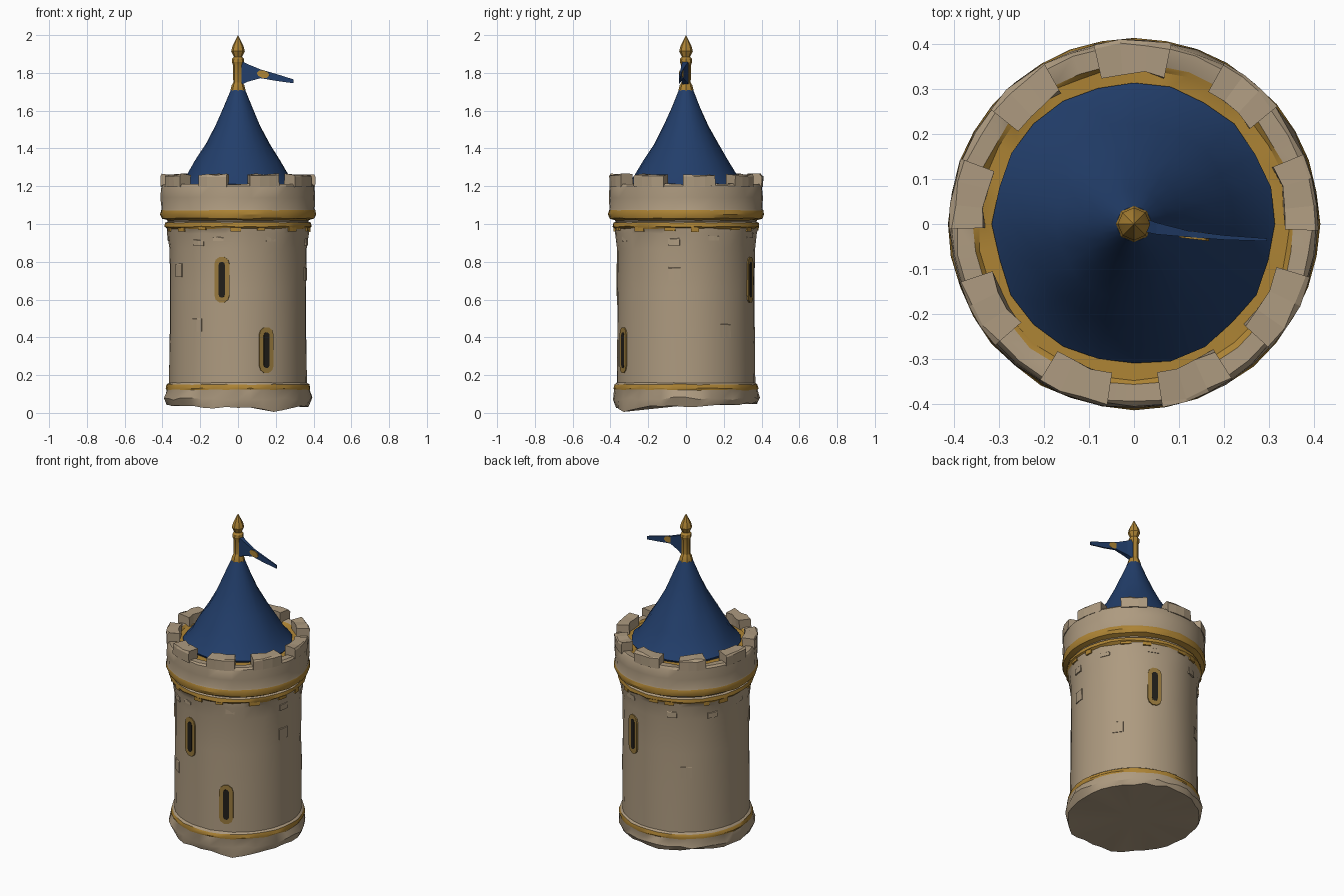
import bpy, bmesh, math, random
from mathutils import Vector, Matrix

if "Cube" in bpy.data.objects:
    bpy.data.objects.remove(bpy.data.objects["Cube"])

random.seed(7)


def mat(name, rgb):
    m = bpy.data.materials.new(name)
    m.diffuse_color = (*rgb, 1)
    m.use_nodes = True
    m.node_tree.nodes["Principled BSDF"].inputs["Base Color"].default_value = m.diffuse_color
    return m


STONE = mat("tan stone", (0.42, 0.325, 0.215))
GOLD = mat("gold trim", (0.42, 0.23, 0.035))
BLUE = mat("blue roof", (0.016, 0.048, 0.145))
DARK = mat("dark opening", (0.015, 0.013, 0.01))
FRAME = mat("bronze frame", (0.31, 0.19, 0.045))


def finish(name, bm, mats, smooth=None):
    bmesh.ops.recalc_face_normals(bm, faces=bm.faces)
    me = bpy.data.meshes.new(name)
    bm.to_mesh(me)
    bm.free()
    for m in mats:
        me.materials.append(m)
    ob = bpy.data.objects.new(name, me)
    bpy.context.collection.objects.link(ob)
    if smooth:
        bpy.ops.object.select_all(action='DESELECT')
        ob.select_set(True)
        bpy.context.view_layer.objects.active = ob
        bpy.ops.object.shade_smooth_by_angle(angle=math.radians(smooth))
    return ob


def polar(r, a, z):
    return Vector((r * math.cos(a), r * math.sin(a), z))


def lathe(name, profile, n, mats, smooth=None, warp=None):
    """profile rows: radius, z, jitter, material of the strip above the row"""
    bm = bmesh.new()
    rings = []
    for r, z, j, _ in profile:
        if r == 0:
            rings.append([bm.verts.new((0, 0, z))] * n)
            continue
        ring = []
        for i in range(n):
            p = polar(r + random.uniform(-j, j), 2 * math.pi * i / n,
                      z + random.uniform(-j, j))
            ring.append(bm.verts.new(warp(p) if warp else p))
        rings.append(ring)
    for k in range(len(rings) - 1):
        a, b = rings[k], rings[k + 1]
        for i in range(n):
            q = [a[i], a[(i + 1) % n], b[(i + 1) % n], b[i]]
            f = bm.faces.new(list(dict.fromkeys(q)))
            f.material_index = profile[k][3]
    return finish(name, bm, mats, smooth)


def arc_block(bm, a0, a1, r0, r1, z0, z1, steps=3, jit=0.0, chamfer=0.0):
    """solid block following the tower's curve, with a worn outer top edge"""
    rings = []
    for i in range(steps + 1):
        a = a0 + (a1 - a0) * i / steps
        j = lambda: random.uniform(-jit, jit)
        section = [(r0 + j(), z0), (r1, z0), (r1 + j() / 2, z1 - chamfer + j()),
                   (r1 - chamfer + j(), z1 + j()), (r0 + j(), z1 + j())]
        da = j() * 2
        rings.append([bm.verts.new(polar(r, a + da, z)) for r, z in section])
    for a, b in zip(rings, rings[1:]):
        for k in range(5):
            bm.faces.new([a[k], a[(k + 1) % 5], b[(k + 1) % 5], b[k]])
    bm.faces.new(rings[0])
    bm.faces.new(rings[-1])


# Tower shell: ragged foot, wall, gold bands, parapet ring and gold walkway
def foot(p):
    if p.z < 0.06:                       # underside slopes down to the front right
        p.z += 0.035 * p.y - 0.01 * p.x
        d = (p - Vector((0.21, -0.33, p.z))).length
        p.z -= 0.022 * max(0, 1 - d / 0.13)
    p.z = max(p.z, 0.003)
    return p


lathe("tower_wall", [
    (0, 0.04, 0, 0), (0.375, 0.04, 0.007, 0), (0.391, 0.075, 0.008, 0),
    (0.38, 0.122, 0.003, 1), (0.383, 0.13, 0.001, 1), (0.378, 0.15, 0.002, 0),
    (0.366, 0.16, 0.002, 0), (0.363, 0.4, 0.002, 0), (0.362, 0.65, 0.002, 0),
    (0.363, 0.87, 0.003, 0), (0.374, 0.95, 0.003, 0), (0.378, 0.976, 0.004, 1),
    (0.389, 0.986, 0.003, 1), (0.386, 1.007, 0.002, 0), (0.372, 1.012, 0, 0),
    (0.376, 1.02, 0.001, 1), (0.405, 1.03, 0.003, 1), (0.412, 1.05, 0.002, 1),
    (0.408, 1.073, 0.002, 0), (0.405, 1.08, 0.001, 0), (0.409, 1.14, 0.003, 0),
    (0.405, 1.20, 0.004, 0), (0.395, 1.212, 0.003, 0), (0.357, 1.21, 0.004, 1),
    (0.345, 1.2, 0.003, 1), (0.29, 1.2, 0, 1)],
    36, [STONE, GOLD], 32, foot)

# Nine worn merlons, one centred on the back
bm = bmesh.new()
for k in range(9):
    c = math.radians(90 + 40 * k)
    h = math.radians(random.uniform(10.5, 13))
    arc_block(bm, c - h, c + h, 0.335, 0.409, 1.195, 1.262, 3, 0.006, 0.008)
finish("merlons", bm, [STONE])

# Loose stone chips under the collar and on the wall
bm = bmesh.new()
for k in range(9):
    a = 2 * math.pi * (k + random.uniform(0.2, 0.8)) / 9
    z = random.uniform(0.87, 0.93)
    arc_block(bm, a, a + random.uniform(0.12, 0.25), 0.35, 0.372, z,
              z + random.uniform(0.02, 0.04), 2, 0.003, 0.005)
for deg, z in ((228, 0.43), (205, 0.72), (345, 0.7), (30, 0.4), (120, 0.5)):
    a = math.radians(deg)
    arc_block(bm, a, a + 0.18, 0.35, 0.3665, z, z + 0.07, 2, 0.002, 0.003)
finish("stone_chips", bm, [STONE])

# Gold flakes hanging below the upper band
bm = bmesh.new()
for k in range(14):
    a = 2 * math.pi * (k + random.random() * 0.6) / 14
    arc_block(bm, a, a + random.uniform(0.08, 0.2), 0.36, 0.384,
              random.uniform(0.955, 0.97), 0.99, 2, 0.002, 0.002)
finish("gold_flakes", bm, [GOLD])

# Bell-curved conical roof
lathe("roof", [
    (0.30, 1.19, 0, 0), (0.312, 1.212, 0.004, 0), (0.27, 1.26, 0.004, 0),
    (0.225, 1.335, 0.004, 0), (0.172, 1.42, 0.004, 0), (0.118, 1.52, 0.003, 0),
    (0.075, 1.62, 0.002, 0), (0.038, 1.71, 0, 0), (0, 1.715, 0, 0)],
    24, [BLUE], 35)

# Gold flagpole and spear finial
lathe("finial", [
    (0.041, 1.695, 0, 0), (0.04, 1.71, 0, 0), (0.033, 1.735, 0, 0),
    (0.025, 1.75, 0, 0), (0.026, 1.84, 0, 0), (0.033, 1.858, 0, 0),
    (0.031, 1.875, 0, 0), (0.022, 1.885, 0, 0), (0.036, 1.915, 0, 0),
    (0.029, 1.942, 0, 0), (0, 2.0, 0, 0)], 8, [GOLD], 25)

# Tapering pennant: x, y, top z, bottom z, half thickness
bm = bmesh.new()
rows = [(0.015, 0, 1.865, 1.735, 0.016), (0.05, -0.01, 1.847, 1.753, 0.013),
        (0.12, -0.022, 1.818, 1.772, 0.007), (0.2, -0.03, 1.795, 1.758, 0.005),
        (0.295, -0.035, 1.765, 1.745, 0.003)]
sec = [[bm.verts.new(p) for p in ((x, y - t, b), (x, y + t, b), (x, y + t, tp), (x, y - t, tp))]
       for x, y, tp, b, t in rows]
for a, b in zip(sec, sec[1:]):
    for k in range(4):
        bm.faces.new([a[k], a[(k + 1) % 4], b[(k + 1) % 4], b[k]])
bm.faces.new(sec[0])
bm.faces.new(sec[-1])
finish("pennant", bm, [BLUE])


def plate(name, outline, matrix, depth, material):
    """flat plate from (u, v) outline, facing local +z"""
    bm = bmesh.new()
    f = bm.faces.new([bm.verts.new((u, v, 0)) for u, v in outline])
    ext = bmesh.ops.extrude_face_region(bm, geom=[f])
    bmesh.ops.translate(bm, vec=(0, 0, depth),
                        verts=[g for g in ext['geom'] if isinstance(g, bmesh.types.BMVert)])
    bm.transform(matrix)
    return finish(name, bm, [material])


# Pennant emblem, showing on both sides
oval = [(0.034 * math.cos(t), 0.02 * math.sin(t)) for t in
        (2 * math.pi * i / 8 for i in range(8))]
plate("pennant_emblem", oval,
      Matrix.Translation((0.135, -0.0165, 1.793)) @ Matrix.Rotation(math.radians(-7), 4, 'Z')
      @ Matrix.Rotation(math.radians(90), 4, 'X') @ Matrix.Rotation(math.radians(-12), 4, 'Z'),
      0.0175, GOLD)


def slot(w, h):
    """round-ended upright slot outline with half sizes w, h"""
    pts = []
    for s in (1, -1):
        for i in range(6):
            t = math.pi * i / 5
            pts.append((s * w * math.cos(t), s * (h - w + w * math.sin(t))))
    return pts


# Three arrow-slit windows: bronze frame plate with a dark opening
for tag, deg, z in (("left", 256.5, 0.705), ("right", 294.3, 0.332), ("back", 69, 0.705)):
    a = math.radians(deg)
    n = Vector((math.cos(a), math.sin(a), 0))
    side = Vector((-n.y, n.x, 0))
    rot = Matrix((side, (0, 0, 1), n)).transposed().to_4x4()
    for part, w, h, r, m in (("frame", 0.041, 0.123, 0.3675, FRAME),
                             ("opening", 0.017, 0.095, 0.369, DARK)):
        plate("window_%s_%s" % (part, tag), slot(w, h),
              Matrix.Translation(n * (r - 0.009) + Vector((0, 0, z))) @ rot, 0.009, m)
